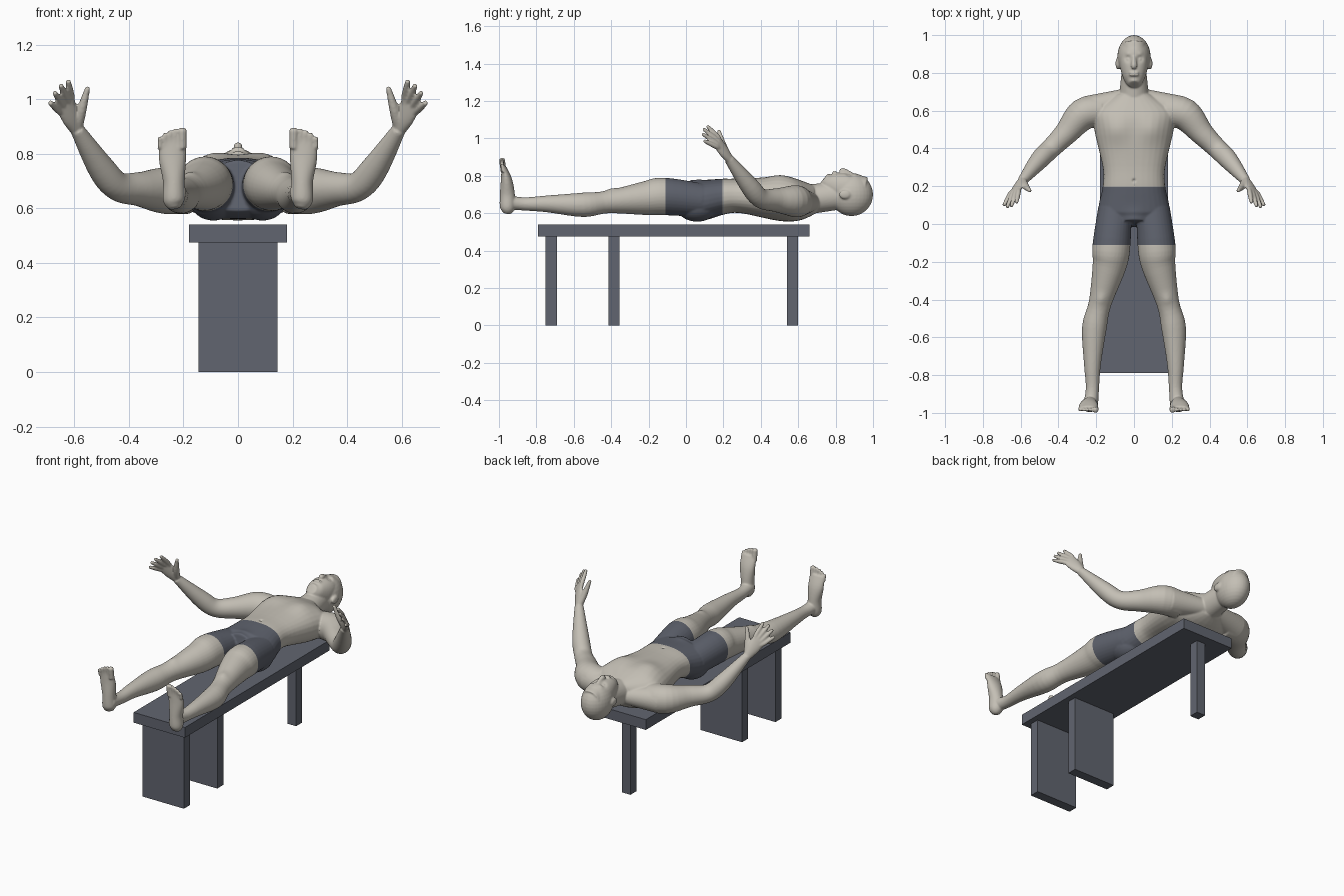
import bpy
import bmesh
from math import sin, cos, pi, exp, copysign
from mathutils import Vector, Matrix

if "Cube" in bpy.data.objects:
    bpy.data.objects.remove(bpy.data.objects["Cube"], do_unlink=True)

HEM, WAIST = -0.11, 0.195
TORSO_LIMIT = 0.35  # beyond this distance from the centre line lie the arms


def make_material(name, colour):
    material = bpy.data.materials.new(name)
    material.use_nodes = True
    material.diffuse_color = (*colour, 1)
    for node in material.node_tree.nodes:
        if node.type == "BSDF_PRINCIPLED":
            node.inputs["Base Color"].default_value = (*colour, 1)
            node.inputs["Roughness"].default_value = 0.7
    return material


skin = make_material("warm grey skin", (0.55, 0.52, 0.46))
fabric = make_material("slate fabric", (0.11, 0.12, 0.15))
wood = make_material("slate bench", (0.12, 0.13, 0.16))


def add_object(name, bm, material):
    mesh = bpy.data.meshes.new(name)
    bm.to_mesh(mesh)
    bm.free()
    mesh.materials.append(material)
    obj = bpy.data.objects.new(name, mesh)
    bpy.context.collection.objects.link(obj)
    return obj


def bench_part(name, half_width, front, back, bottom, top):
    bm = bmesh.new()
    bmesh.ops.create_cube(bm, size=1)
    bmesh.ops.scale(bm, vec=(half_width * 2, back - front, top - bottom), verts=bm.verts)
    bmesh.ops.translate(bm, vec=(0, (front + back) / 2, (bottom + top) / 2), verts=bm.verts)
    add_object(name, bm, wood)


def smooth_rows(rows, steps=5):
    """Pass a smooth spline through (x, y, z, width, depth) rows; depth defaults to width."""
    rows = [Vector((*row, row[-1])[:5]) for row in rows]
    result = []
    for i in range(len(rows) - 1):
        start, end = rows[i], rows[i + 1]
        start_slope = (end - rows[max(i - 1, 0)]) / 2
        end_slope = (rows[min(i + 2, len(rows) - 1)] - start) / 2
        for k in range(steps):
            t = k / steps
            ease = t * t * (3 - 2 * t)
            result.append(start.lerp(end, ease)
                          + start_slope * t * (1 - t) ** 2
                          - end_slope * t * t * (1 - t))
    return result + [rows[-1]]


def loft(bm, rows, up=(0, 0, 1), power=1, sides=32):
    """Skin rounded cross-sections along a smooth path."""
    rows = smooth_rows(rows)
    rings = []
    for i, row in enumerate(rows):
        ahead, behind = rows[min(i + 1, len(rows) - 1)], rows[max(i - 1, 0)]
        along = Vector((ahead - behind)[:3]).normalized()
        side = Vector(up).cross(along).normalized()
        depth = along.cross(side)
        ring = []
        for k in range(sides):
            c, s = cos(2 * pi * k / sides), sin(2 * pi * k / sides)
            c, s = copysign(abs(c) ** power, c), copysign(abs(s) ** power, s)
            ring.append(bm.verts.new(Vector(row[:3]) + side * c * row[3] + depth * s * row[4]))
        rings.append(ring)
    for lower, upper in zip(rings, rings[1:]):
        for k in range(sides):
            bm.faces.new((lower[k - 1], lower[k], upper[k], upper[k - 1]))
    bm.faces.new(rings[0])
    bm.faces.new(rings[-1])


def centre_loft(bm, sections, power=1):
    """Centre-line loft from (y, half width, bottom, top) sections."""
    loft(bm, [(0, y, (bottom + top) / 2, width, (top - bottom) / 2)
              for y, width, bottom, top in sections], power=power)


def ellipsoid(bm, centre, radii):
    matrix = Matrix.Translation(centre) @ Matrix.Diagonal((*radii, 1))
    bmesh.ops.create_uvsphere(bm, u_segments=32, v_segments=16, radius=1, matrix=matrix)


def add_leg(bm):
    loft(bm, [(0.1, 0.08, 0.67, 0.09), (0.12, -0.12, 0.69, 0.1), (0.13, -0.22, 0.68, 0.09),
              (0.18, -0.42, 0.66, 0.06), (0.21, -0.55, 0.645, 0.065), (0.22, -0.74, 0.65, 0.045),
              (0.22, -0.87, 0.65, 0.035), (0.23, -0.96, 0.66, 0.04)])
    ellipsoid(bm, (0.09, 0.06, 0.635), (0.09, 0.11, 0.08))  # buttock


def add_foot(bm):
    """Foot pointing up, with toes stepping down from the big toe."""
    back = (0, 1, 0)
    loft(bm, [(0.23, -0.96, 0.6, 0.02), (0.235, -0.955, 0.63, 0.04), (0.235, -0.955, 0.7, 0.04),
              (0.24, -0.96, 0.78, 0.05, 0.03), (0.24, -0.975, 0.85, 0.05, 0.012)], up=back)
    for i in range(5):
        big = i == 0
        radius = 0.016 if big else 0.009
        x = 0.204 if big else 0.21 + 0.019 * i
        tip = Vector((x, -0.985, 0.895 - 0.002 * i * i))
        root = Vector((x, -0.975, 0.82))
        loft(bm, [(*root, radius), (*root.lerp(tip, 0.7), radius),
                  (*root.lerp(tip, 0.9), radius), (*tip, radius / 2)], up=back)


def add_arm(bm):
    loft(bm, [(0.17, 0.6, 0.66, 0.08), (0.27, 0.58, 0.665, 0.085), (0.36, 0.48, 0.67, 0.063),
              (0.44, 0.4, 0.68, 0.053), (0.5, 0.34, 0.745, 0.05), (0.59, 0.23, 0.89, 0.026)])
    loft(bm, [(0.03, 0.67, 0.66, 0.05), (0.24, 0.6, 0.66, 0.08)])  # shoulder slope


def add_hand(bm):
    wrist, knuckles = Vector((0.59, 0.235, 0.885)), Vector((0.632, 0.168, 0.98))
    across, forward = Vector((0.021, -0.005, -0.025)), Vector((0.03, -0.08, 0.06))
    palm_normal = forward.cross(across)
    if palm_normal.y < 0:
        palm_normal.negate()
    middle = wrist.lerp(knuckles, 0.5)
    loft(bm, [(*wrist, 0.024, 0.02), (*middle, 0.038, 0.019), (*knuckles, 0.042, 0.013)],
         up=palm_normal)
    # Fingers fan out from the index to the little finger
    for i in range(4):
        spread = i / 1.5 - 1
        knuckle = knuckles + across * spread
        tip = knuckle + forward * (1 - spread * spread / 5) + across * spread * 0.6
        loft(bm, [(*middle.lerp(knuckle, 0.5), 0.01), (*knuckle, 0.013),
                  (*knuckle.lerp(tip, 0.6), 0.012), (*tip, 0.009)], up=palm_normal)
    loft(bm, [(*wrist, 0.018), (0.573, 0.2, 0.96, 0.018), (0.55, 0.175, 1.045, 0.009)],
         up=palm_normal)  # thumb


def mirror(bm):
    geometry = bm.verts[:] + bm.edges[:] + bm.faces[:]
    copies = bmesh.ops.duplicate(bm, geom=geometry)["geom"]
    verts = [item for item in copies if isinstance(item, bmesh.types.BMVert)]
    bmesh.ops.scale(bm, vec=(-1, 1, 1), verts=verts)


def add_trunk(bm):
    centre_loft(bm, [(0, 0.14, 0.59, 0.765), (0.07, 0.188, 0.56, 0.775), (0.2, 0.165, 0.595, 0.785),
                     (0.3, 0.165, 0.6, 0.785), (0.5, 0.21, 0.56, 0.795), (0.6, 0.21, 0.56, 0.78),
                     (0.69, 0.09, 0.6, 0.75)], power=0.85)
    centre_loft(bm, [(0.62, 0.085, 0.59, 0.75), (0.82, 0.064, 0.62, 0.77)])  # neck


def add_head(bm):
    ellipsoid(bm, (0, 0.885, 0.7), (0.088, 0.115, 0.115))
    centre_loft(bm, [(0.74, 0.028, 0.76, 0.815), (0.77, 0.055, 0.71, 0.82),
                     (0.85, 0.076, 0.65, 0.82), (0.95, 0.065, 0.62, 0.795)], power=0.9)
    centre_loft(bm, [(0.885, 0.009, 0.8, 0.82), (0.84, 0.016, 0.81, 0.842),
                     (0.825, 0.012, 0.81, 0.83)])  # nose
    for y in (0.789, 0.801):
        ellipsoid(bm, (0, y, 0.817), (0.026, 0.006, 0.009))  # lip


# Bench: top, two slab supports at the foot end, one post at the head end
bench_part("bench_top", 0.18, -0.79, 0.66, 0.475, 0.54)
for name, half_width, y in [("end_slab", 0.145, -0.72), ("middle_slab", 0.145, -0.385),
                            ("head_post", 0.03, 0.57)]:
    bench_part(name, half_width, y - 0.03, y + 0.03, 0, 0.475)

# Body parts: paired ones first, then the centre line
bm = bmesh.new()
for add_part in (add_leg, add_foot, add_arm, add_hand):
    add_part(bm)
ellipsoid(bm, (0.086, 0.85, 0.7), (0.012, 0.032, 0.024))  # ear
mirror(bm)
add_trunk(bm)
add_head(bm)
bmesh.ops.recalc_face_normals(bm, faces=bm.faces)

# Fuse the parts into one smooth body
body = add_object("body", bm, skin)
fuse = body.modifiers.new("fuse", "REMESH")
fuse.mode = "VOXEL"
fuse.voxel_size = 0.005
relax = body.modifiers.new("relax", "SMOOTH")
relax.iterations = 5
graph = bpy.context.evaluated_depsgraph_get()
fused = bpy.data.meshes.new_from_object(body.evaluated_get(graph))
body.modifiers.clear()
body.data = fused
fused.materials.clear()
for material in (skin, fabric):
    fused.materials.append(material)

# Cut the waistband and hem, then colour the shorts
bm = bmesh.new()
bm.from_mesh(fused)
for y in (HEM, WAIST):
    bmesh.ops.bisect_plane(bm, geom=bm.verts[:] + bm.edges[:] + bm.faces[:],
                           plane_co=(0, y, 0), plane_no=(0, 1, 0))
bm.normal_update()
for face in bm.faces:
    centre = face.calc_center_median()
    face.smooth = True
    face.material_index = int(HEM < centre.y < WAIST and abs(centre.x) < TORSO_LIMIT)

# Soft relief on the upper side: x, y, height, spread
relief = [(0.033, 0.875, -0.012, 0.016),  # eye socket
          (0.033, 0.873, 0.007, 0.008),   # eye
          (0.035, 0.9, 0.004, 0.012),     # brow
          (0.1, 0.5, 0.016, 0.07),        # chest
          (0, 0.23, -0.01, 0.008),        # navel
          (0, 0.02, 0.014, 0.05),         # groin
          (0, 0.75, 0.005, 0.016),        # chin
          (0.175, -0.4, 0.007, 0.03)]     # kneecap
for vert in bm.verts:
    x, y, z = abs(vert.co.x), vert.co.y, vert.co.z
    if x < TORSO_LIMIT and z > 0.66 and vert.normal.z > 0:
        vert.co.z += vert.normal.z * sum(
            height * exp(-((x - cx) ** 2 + (y - cy) ** 2) / spread ** 2)
            for cx, cy, height, spread in relief)
bm.to_mesh(fused)
bm.free()
